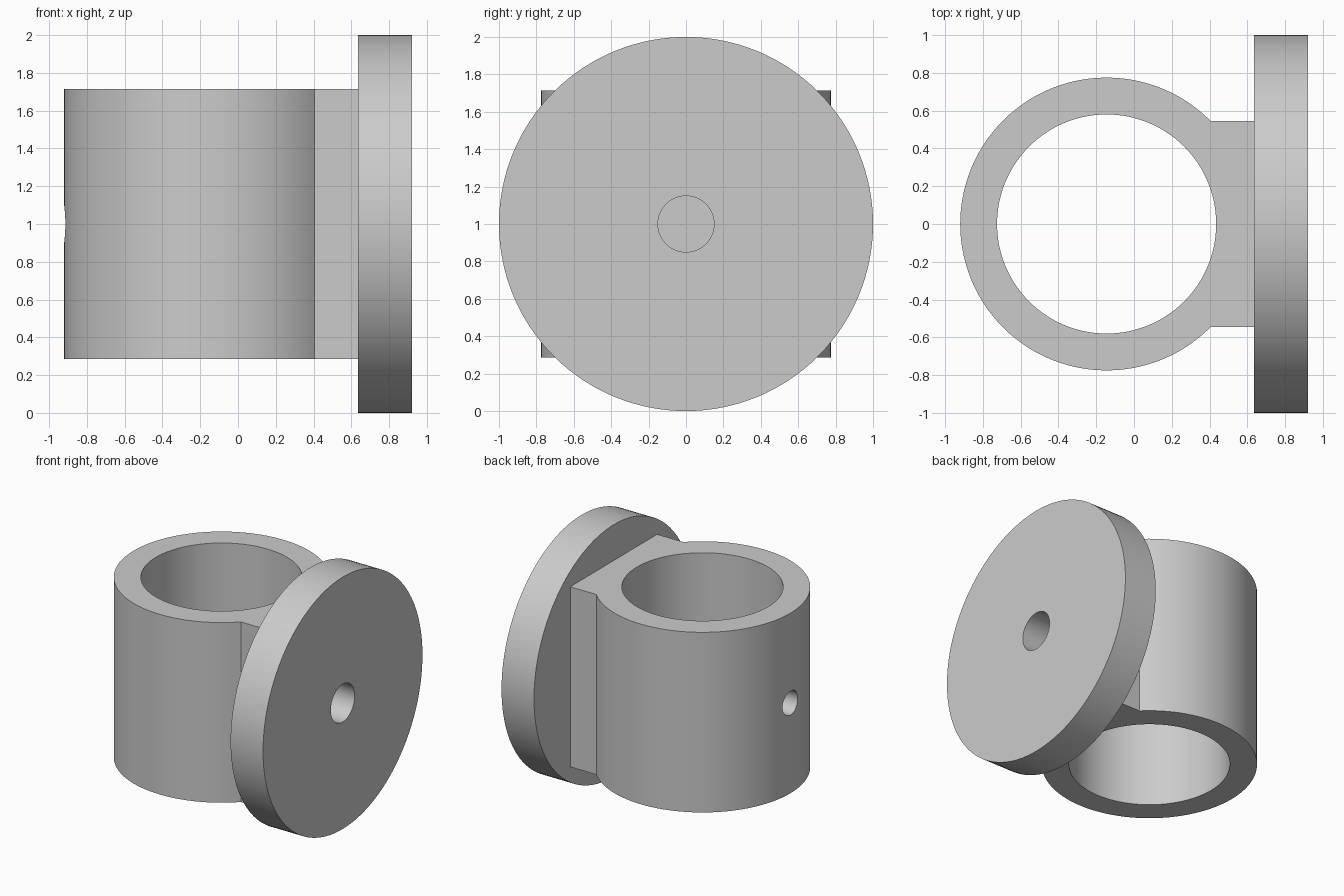
import bpy, bmesh, math
from mathutils import Vector

if "Cube" in bpy.data.objects:
    bpy.data.objects.remove(bpy.data.objects["Cube"], do_unlink=True)

BORE_X, OUTER_R, BORE_R = -0.145, 0.775, 0.58
Z_LOW, Z_HIGH, Z_MID = 0.285, 1.715, 1.0
DISC_INNER, DISC_OUTER = 0.635, 0.92
BOSS_HALF = 0.545

grey = bpy.data.materials.new("plain grey")
grey.use_nodes = True
grey.diffuse_color = (0.6, 0.6, 0.6, 1)
grey.node_tree.nodes["Principled BSDF"].inputs["Base Color"].default_value = grey.diffuse_color


def cylinder(name, radius, start, end, sides=128):
    """Cylinder between two points."""
    start, end = Vector(start), Vector(end)
    axis = end - start
    bpy.ops.mesh.primitive_cylinder_add(vertices=sides, radius=radius, depth=axis.length,
                                        location=(start + end) / 2,
                                        rotation=axis.to_track_quat('Z', 'Y').to_euler())
    obj = bpy.context.object
    obj.name = name
    obj.data.materials.append(grey)
    return obj


def cut(obj, cutter):
    """Subtract the cutter, bake the result and drop the cutter."""
    mod = obj.modifiers.new("cut", 'BOOLEAN')
    mod.operation, mod.solver, mod.object = 'DIFFERENCE', 'EXACT', cutter
    bpy.context.view_layer.objects.active = obj
    bpy.ops.object.modifier_apply(modifier=mod.name)
    bpy.data.objects.remove(cutter, do_unlink=True)


def finish(obj):
    bpy.ops.object.select_all(action='DESELECT')
    obj.select_set(True)
    bpy.context.view_layer.objects.active = obj
    bpy.ops.object.shade_smooth_by_angle(angle=math.radians(30))


# Collar: round outline running into a flat-sided boss, extruded upward
join = math.asin(BOSS_HALF / OUTER_R)
steps = 112
angles = [join + (2 * math.pi - 2 * join) * i / steps for i in range(steps + 1)]
outline = [(BORE_X + OUTER_R * math.cos(a), OUTER_R * math.sin(a)) for a in angles]
outline += [(DISC_INNER, -BOSS_HALF), (DISC_INNER, BOSS_HALF)]
bm = bmesh.new()
base = bm.faces.new([bm.verts.new((x, y, Z_LOW)) for x, y in outline])
grown = bmesh.ops.extrude_face_region(bm, geom=[base], use_keep_orig=True)["geom"]
bmesh.ops.translate(bm, vec=(0, 0, Z_HIGH - Z_LOW),
                    verts=[v for v in grown if isinstance(v, bmesh.types.BMVert)])
bmesh.ops.recalc_face_normals(bm, faces=bm.faces)
mesh = bpy.data.meshes.new("collar")
bm.to_mesh(mesh)
bm.free()
collar = bpy.data.objects.new("collar", mesh)
bpy.context.collection.objects.link(collar)
mesh.materials.append(grey)

# Vertical bore and the small side hole through the collar wall
cut(collar, cylinder("bore_cutter", BORE_R, (BORE_X, 0, 0), (BORE_X, 0, 2)))
cut(collar, cylinder("side_hole_cutter", 0.095, (-1.2, 0, Z_MID), (-0.5, 0, Z_MID), 48))
finish(collar)

# Round end disc with its centre hole, which stops at the boss
disc = cylinder("end_disc", 1.0, (DISC_INNER, 0, Z_MID), (DISC_OUTER, 0, Z_MID))
cut(disc, cylinder("disc_hole_cutter", 0.15, (0.5, 0, Z_MID), (1.1, 0, Z_MID), 64))
finish(disc)
